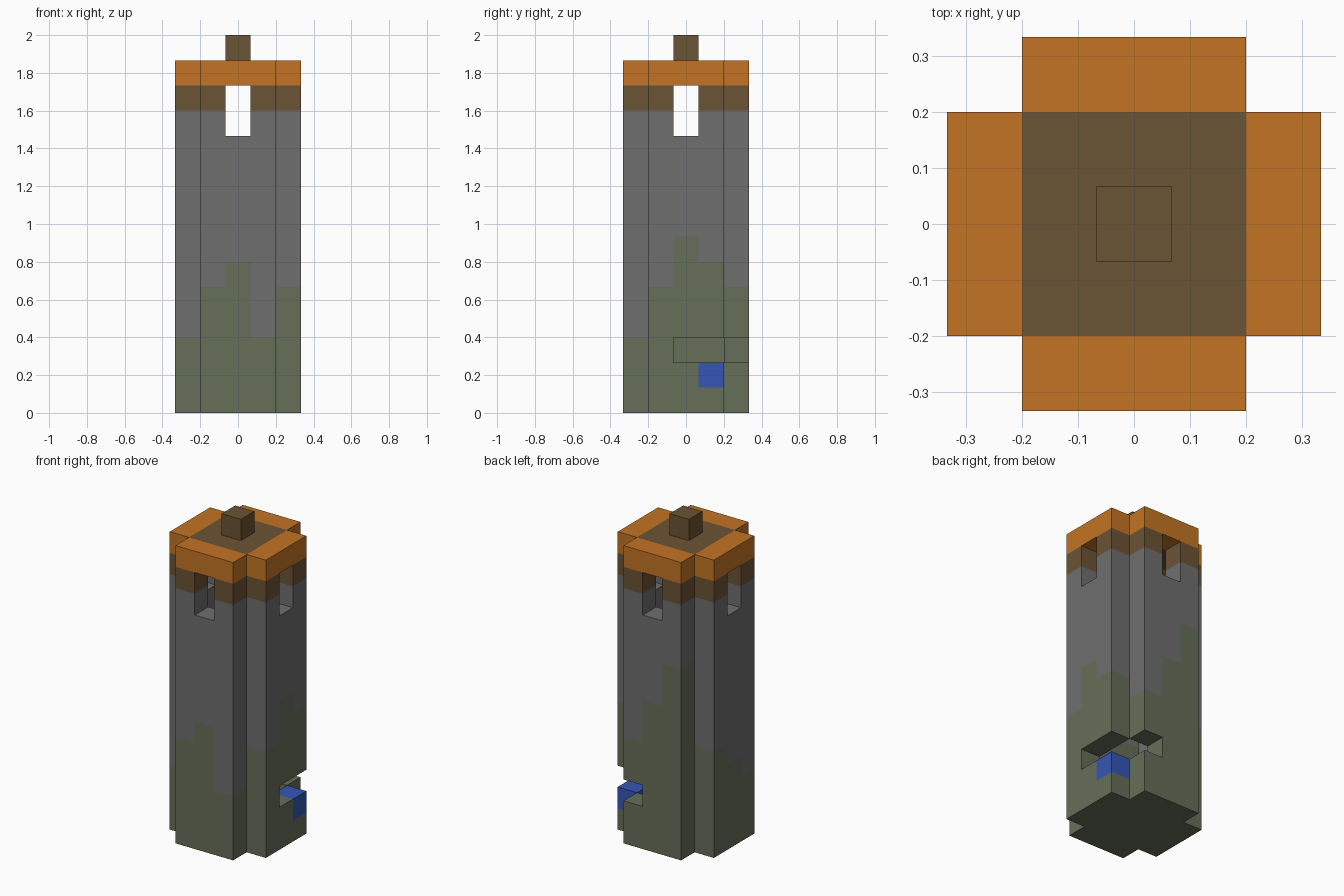
import bpy, bmesh, math
from mathutils import Vector

cube = bpy.data.objects.get("Cube")
if cube:
    bpy.data.objects.remove(cube, do_unlink=True)

UNIT = 2 / 15  # the tower is fifteen blocks tall


def srgb(*rgb):
    lin = [((c / 255 + 0.055) / 1.055) ** 2.4 for c in rgb]
    return (*lin, 1.0)


COLOURS = {
    "grey_stone": srgb(110, 110, 110),
    "mossy_stone": srgb(102, 110, 88),
    "brown_wood": srgb(106, 83, 53),
    "orange_trim": srgb(195, 116, 35),
    "blue_block": srgb(53, 86, 181),
}
MATERIALS = {}
for name, colour in COLOURS.items():
    mat = bpy.data.materials.new(name)
    mat.use_nodes = True
    mat.diffuse_color = colour
    bsdf = next(n for n in mat.node_tree.nodes if n.type == 'BSDF_PRINCIPLED')
    bsdf.inputs["Base Color"].default_value = colour
    MATERIALS[name] = mat
NAMES = list(COLOURS)

# Height of the moss on each wall column, in blocks, as four sides of three
SPAN = (-1, 0, 1)
moss = {}
for i, front, back, left, right in zip(SPAN, (5, 6, 3), (9, 7, 5), (3, 4, 5), (5, 7, 6)):
    moss[i, -2], moss[i, 2] = front, back
    moss[-2, i], moss[2, i] = left, right
core = [(x, y) for x in SPAN for y in SPAN]

parts = {n: {} for n in ("base", "tower_wall", "loose_block", "wood_band",
                         "roof_trim", "roof_deck", "finial")}

# Solid base and hollow walls with moss climbing them
for x, y in core + list(moss):
    parts["base"][x, y, 0] = "mossy_stone"
for (x, y), height in moss.items():
    for z in range(1, 12):
        parts["tower_wall"][x, y, z] = "mossy_stone" if z < height else "grey_stone"
    parts["wood_band"][x, y, 12] = "brown_wood"
    parts["roof_trim"][x, y, 13] = "orange_trim"

# Window openings in the middle of each side
for x, y in ((0, -2), (0, 2), (-2, 0), (2, 0)):
    del parts["tower_wall"][x, y, 11]
    del parts["wood_band"][x, y, 12]

# Broken gap at the rear corner, with a blue block below it
for x, y in ((2, 0), (2, 1), (1, 2)):
    del parts["tower_wall"][x, y, 2]
del parts["tower_wall"][2, 1, 1]
parts["loose_block"][2, 1, 1] = "blue_block"

# Roof deck and finial
for x, y in core:
    parts["roof_deck"][x, y, 13] = "brown_wood"
parts["finial"][0, 0, 14] = "brown_wood"

filled = {cell for cells in parts.values() for cell in cells}


def add_block_faces(bm, cell, slot):
    """Add the faces of one block that do not touch another block."""
    centre = Vector(cell) + Vector((0, 0, 0.5))
    for axis in range(3):
        for sign in (-1, 1):
            neighbour = list(cell)
            neighbour[axis] += sign
            if tuple(neighbour) in filled:
                continue
            n, u, v = Vector(), Vector(), Vector()
            n[axis], u[(axis + 1) % 3], v[(axis + 2) % 3] = sign / 2, sign / 2, 0.5
            corners = (n - u - v, n + u - v, n + u + v, n - u + v)
            face = bm.faces.new([bm.verts.new((centre + c) * UNIT) for c in corners])
            face.material_index = slot


def build_part(name, cells):
    used = [n for n in NAMES if n in cells.values()]
    bm = bmesh.new()
    for cell, colour in cells.items():
        add_block_faces(bm, cell, used.index(colour))
    bmesh.ops.remove_doubles(bm, verts=bm.verts[:], dist=0.001)
    bmesh.ops.dissolve_limit(bm, angle_limit=math.radians(1), verts=bm.verts[:],
                             edges=bm.edges[:], delimit={'MATERIAL'})
    mesh = bpy.data.meshes.new(name)
    bm.to_mesh(mesh)
    bm.free()
    for n in used:
        mesh.materials.append(MATERIALS[n])
    bpy.context.collection.objects.link(bpy.data.objects.new(name, mesh))


for part, cells in parts.items():
    build_part(part, cells)
